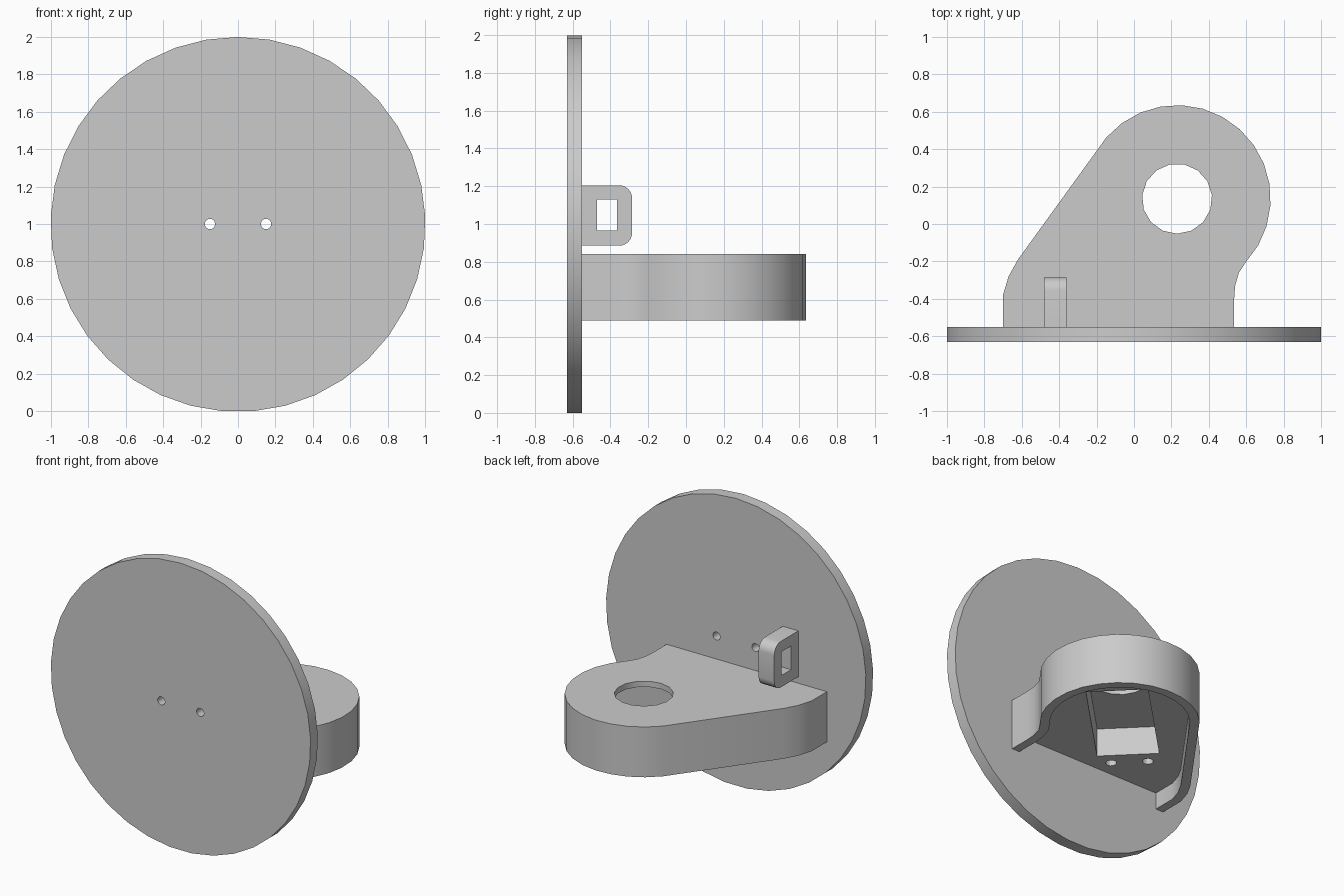
import bpy, bmesh, math
from mathutils import Vector

cube = bpy.data.objects.get("Cube")
if cube:
    bpy.data.objects.remove(cube)

grey = bpy.data.materials.new("plain_grey")
grey.use_nodes = True
GREY = (0.6, 0.6, 0.6, 1)
grey.diffuse_color = GREY
grey.node_tree.nodes["Principled BSDF"].inputs["Base Color"].default_value = GREY

# How a profile (u, v) and a depth d map to space for each extrusion axis
AXES = {
    "x": lambda u, v, d: (d, u, v),
    "y": lambda u, v, d: (u, d, v),
    "z": lambda u, v, d: (u, v, d),
}


def prism(name, profile, low, high, axis):
    """Extrude a flat profile along an axis."""
    place = AXES[axis]
    bm = bmesh.new()
    base = [bm.verts.new(place(u, v, low)) for u, v in profile]
    top = [bm.verts.new(place(u, v, high)) for u, v in profile]
    bm.faces.new(base)
    bm.faces.new(top)
    n = len(base)
    for i in range(n):
        j = (i + 1) % n
        bm.faces.new((base[i], base[j], top[j], top[i]))
    bmesh.ops.recalc_face_normals(bm, faces=bm.faces)
    mesh = bpy.data.meshes.new(name)
    bm.to_mesh(mesh)
    bm.free()
    mesh.materials.append(grey)
    obj = bpy.data.objects.new(name, mesh)
    bpy.context.collection.objects.link(obj)
    return obj


def arc(cu, cv, r, start, end, steps):
    angles = [math.radians(start + (end - start) * i / steps) for i in range(steps + 1)]
    return [(cu + r * math.cos(a), cv + r * math.sin(a)) for a in angles]


def circle(cu, cv, r, sides, start=90):
    return arc(cu, cv, r, start, start + 360, sides)[:-1]


def rect(u0, u1, v0, v1):
    return [(u0, v0), (u1, v0), (u1, v1), (u0, v1)]


def inset(path, t):
    """Move an open counter-clockwise path inwards by a wall thickness."""
    pts = [Vector(p) for p in path]
    out = []
    for i, p in enumerate(pts):
        a = (p - pts[i - 1]).normalized() if i else (pts[1] - p).normalized()
        b = (pts[i + 1] - p).normalized() if i + 1 < len(pts) else a
        na, nb = Vector((-a.y, a.x)), Vector((-b.y, b.x))
        out.append(tuple(p + (na + nb) * t / (1 + na.dot(nb))))
    return out


def cut(obj, *cutters):
    for c in cutters:
        c.hide_render = True
        mod = obj.modifiers.new("cut", "BOOLEAN")
        mod.operation = "DIFFERENCE"
        mod.solver = "EXACT"
        mod.object = c
        bpy.context.view_layer.objects.active = obj
        bpy.ops.object.modifier_apply(modifier=mod.name)
        bpy.data.objects.remove(c)


# Round front plate with two small screw holes
plate = prism("round_plate", circle(0, 0.998, 1.001, 37), -0.63, -0.55, "y")
cut(plate, *[prism("screw_hole", circle(s * 0.15, 1, 0.028, 14), -0.7, -0.5, "y")
             for s in (-1, 1)])

# Arm: rounded head that tapers to a wide foot on the plate
HX, HY = 0.23, 0.135
outline = [(0.535, -0.56), (0.535, -0.4), (0.54, -0.33), (0.56, -0.26)]
outline += arc(HX, HY, 0.5, -43, 139, 14)
outline += [(-0.62, -0.19), (-0.67, -0.28), (-0.7, -0.38), (-0.7, -0.56)]
arm = prism("motor_arm", outline, 0.49, 0.84, "z")

# Shallow recess under the arm, open towards the plate
inner = inset(outline, 0.06)
inner[0] = (inner[0][0], -0.6)
inner[-1] = (inner[-1][0], -0.6)
recess = prism("recess", inner, 0.4, 0.605, "z")


def along(s, t):
    """Point along (s) and across (t) the diagonal pocket from the head centre."""
    k = math.sqrt(0.5)
    return HX + (s - t) * k, HY + (s + t) * k


# Diagonal motor pocket, shaft hole and blind mounting holes
pocket = prism("pocket", [along(s, t) for s, t in rect(-0.605, 0.2, -0.195, 0.195)],
               0.5, 0.8, "z")
shaft = prism("shaft_hole", circle(HX, HY, 0.187, 15, -90), 0.7, 0.9, "z")
mounts = [prism("mount_hole", circle(*along(s, t), 0.035, 12), 0.55, 0.72, "z")
          for s in (-0.7, 0.3) for t in (-0.115, 0.115)]
cut(arm, recess, pocket, shaft, *mounts)

# Cable loop standing off the plate above the arm
Y1, Z0, Z1, R = -0.285, 0.885, 1.205, 0.07
loop_profile = [(-0.56, Z0)] + arc(Y1 - R, Z0 + R, R, -90, 0, 6)
loop_profile += arc(Y1 - R, Z1 - R, R, 0, 90, 6) + [(-0.56, Z1)]
loop = prism("cable_loop", loop_profile, -0.48, -0.36, "x")
cut(loop, prism("loop_slot", rect(-0.47, -0.365, 0.965, 1.13), -0.6, -0.2, "x"))

# Smooth the round sides, keep real edges sharp
for obj in (plate, arm, loop):
    bpy.ops.object.select_all(action="DESELECT")
    obj.select_set(True)
    bpy.context.view_layer.objects.active = obj
    bpy.ops.object.shade_smooth_by_angle(angle=math.radians(30))
